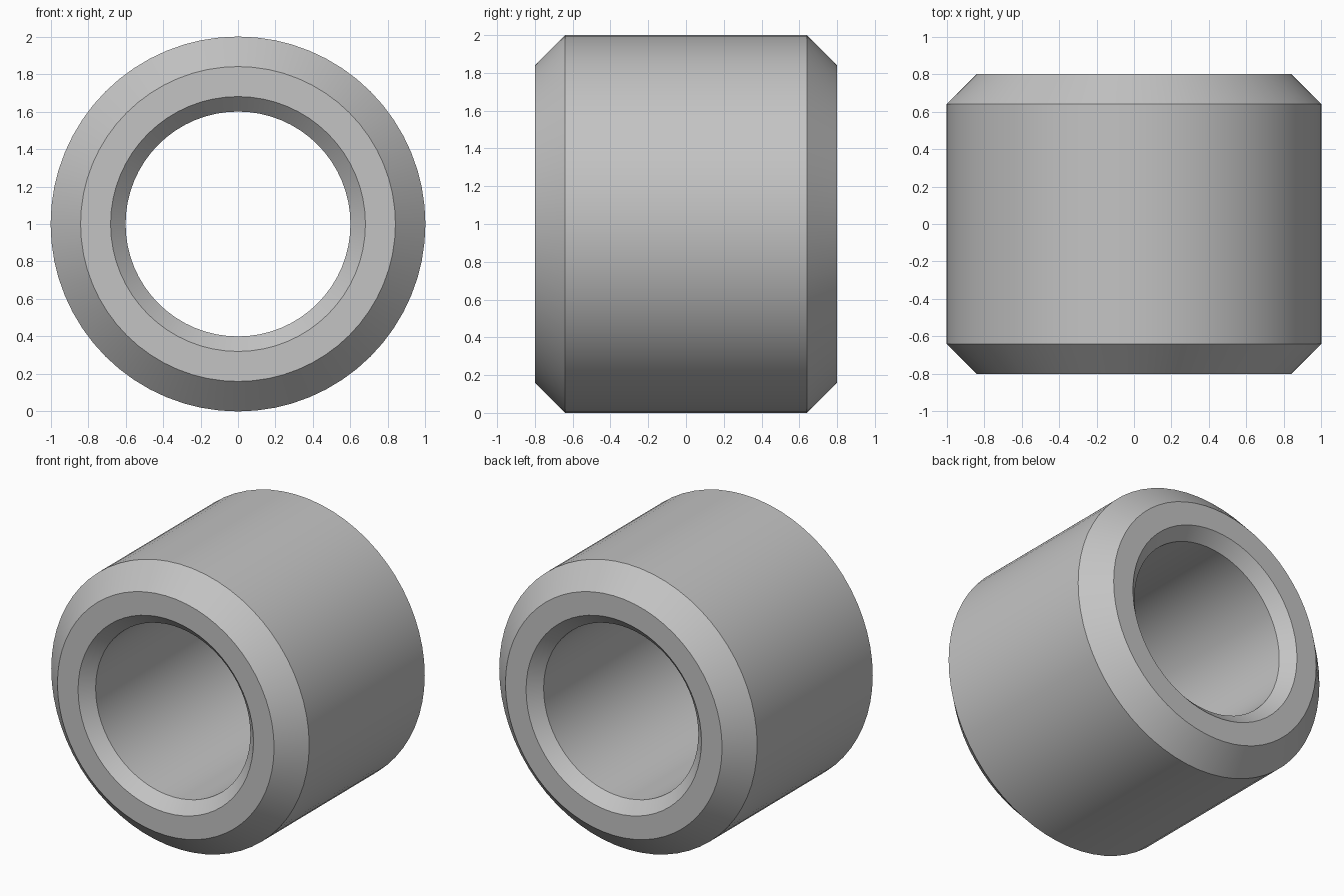
import bpy
import bmesh
import math
from mathutils import Matrix, Vector

SEGMENTS = 64
OUTER, BORE, HALF = 1.0, 0.6, 0.8
OUTER_CHAMFER, BORE_CHAMFER = 0.16, 0.08

cube = bpy.data.objects.get("Cube")
if cube:
    bpy.data.objects.remove(cube, do_unlink=True)

# Plain grey material
grey = bpy.data.materials.new("plain_grey")
grey.use_nodes = True
colour = (0.55, 0.55, 0.55, 1.0)
grey.diffuse_color = colour
grey.node_tree.nodes["Principled BSDF"].inputs["Base Color"].default_value = colour

# Half of the wall section as (radius, y), mirrored to the back
front = [
    (BORE, -HALF + BORE_CHAMFER),
    (BORE + BORE_CHAMFER, -HALF),
    (OUTER - OUTER_CHAMFER, -HALF),
    (OUTER, -HALF + OUTER_CHAMFER),
]
profile = front + [(r, -y) for r, y in reversed(front)]

# Revolve the section around the y axis
bm = bmesh.new()
verts = [bm.verts.new((r, y, 0)) for r, y in profile]
edges = [bm.edges.new((v, verts[(i + 1) % len(verts)])) for i, v in enumerate(verts)]
bmesh.ops.spin(bm, geom=verts + edges, cent=(0, 0, 0), axis=(0, 1, 0),
               angle=math.tau, steps=SEGMENTS, use_merge=True)
bmesh.ops.remove_doubles(bm, verts=bm.verts[:], dist=1e-4)
bmesh.ops.recalc_face_normals(bm, faces=bm.faces[:])
bm.transform(Matrix.Translation(Vector((0, 0, OUTER))))

mesh = bpy.data.meshes.new("chamfered_sleeve")
bm.to_mesh(mesh)
bm.free()
mesh.materials.append(grey)
sleeve = bpy.data.objects.new("chamfered_sleeve", mesh)
bpy.context.collection.objects.link(sleeve)

# Smooth round walls with crisp chamfer edges
bpy.ops.object.select_all(action="DESELECT")
sleeve.select_set(True)
bpy.context.view_layer.objects.active = sleeve
bpy.ops.object.shade_smooth_by_angle(angle=math.radians(30))
